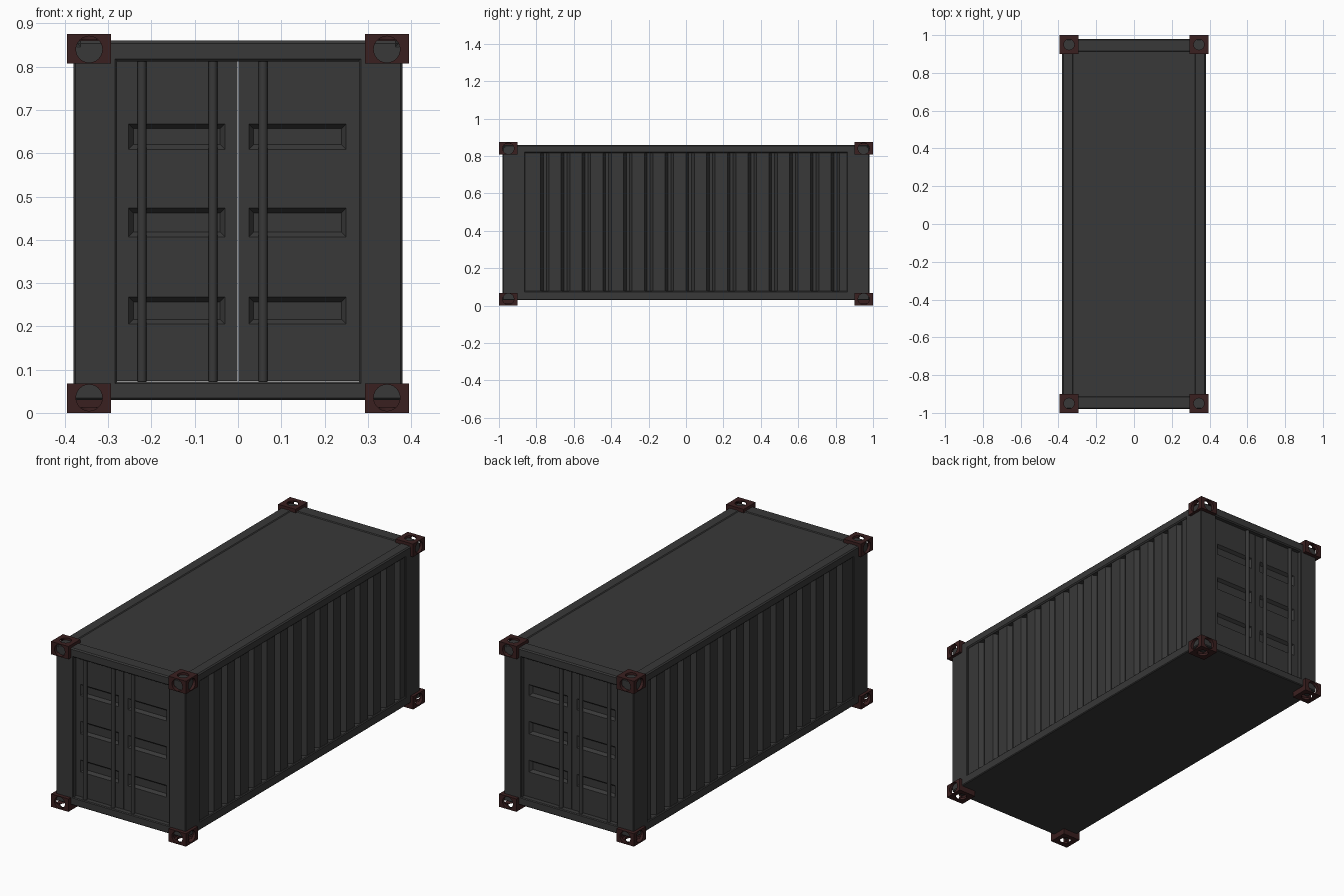
import bpy, bmesh
from math import pi
from mathutils import Matrix, Vector

if "Cube" in bpy.data.objects:
    bpy.data.objects.remove(bpy.data.objects["Cube"])


def material(name, rgb):
    m = bpy.data.materials.new(name)
    m.diffuse_color = (*rgb, 1)
    m.use_nodes = True
    m.node_tree.nodes["Principled BSDF"].inputs["Base Color"].default_value = m.diffuse_color
    return m


DARK = material("dark_paint", (0.04, 0.04, 0.04))
RED = material("dark_red_steel", (0.042, 0.014, 0.014))
MID = 0.4375  # mid height, the mirror plane of the castings


def finish(name, bm, mat, origin=(0, 0, 0)):
    me = bpy.data.meshes.new(name)
    bm.to_mesh(me)
    bm.free()
    ob = bpy.data.objects.new(name, me)
    ob.location = origin
    bpy.context.collection.objects.link(ob)
    if mat:
        me.materials.append(mat)
    return ob


def box(name, x, y, z, mat=DARK, bevel=0.0, origin=(0, 0, 0)):
    """Box from (min, max) ranges relative to origin."""
    bm = bmesh.new()
    size = [r[1] - r[0] for r in (x, y, z)]
    mid = Vector([(r[0] + r[1]) / 2 for r in (x, y, z)])
    bmesh.ops.create_cube(bm, size=1, matrix=Matrix.Translation(mid) @ Matrix.Diagonal((*size, 1)))
    ob = finish(name, bm, mat, origin)
    if bevel:
        b = ob.modifiers.new("bevel", 'BEVEL')
        b.width, b.segments = bevel, 1
    return ob


def cylinder(name, center, r, depth, axis='Z', segs=24, mat=DARK, origin=(0, 0, 0)):
    bm = bmesh.new()
    rot = {'X': Matrix.Rotation(pi / 2, 4, 'Y'), 'Y': Matrix.Rotation(pi / 2, 4, 'X'), 'Z': Matrix()}[axis]
    bmesh.ops.create_cone(bm, cap_ends=True, segments=segs, radius1=r, radius2=r, depth=depth,
                          matrix=Matrix.Translation(center) @ rot)
    for f in bm.faces:
        f.smooth = len(f.verts) == 4
    return finish(name, bm, mat, origin)


def mirror(ob, x=False, y=False, z=False):
    m = ob.modifiers.new("mirror", 'MIRROR')
    m.use_axis = (x, y, z)
    return ob


# corner posts
mirror(box("corner_posts", (0.28, 0.38), (0.86, 0.98), (0.03, 0.85), bevel=0.004), x=True, y=True)

# top and bottom rails
mirror(box("top_side_rails", (0.32, 0.38), (-0.975, 0.975), (0.815, 0.86), bevel=0.006), x=True)
mirror(box("top_end_rails", (-0.37, 0.37), (0.91, 0.98), (0.812, 0.86), bevel=0.006), y=True)
mirror(box("bottom_side_rails", (0.33, 0.38), (-0.975, 0.975), (0.03, 0.077), bevel=0.004), x=True)
mirror(box("bottom_end_rails", (-0.37, 0.37), (0.91, 0.98), (0.03, 0.072), bevel=0.004), y=True)

# roof sheet and floor
box("roof", (-0.33, 0.33), (-0.92, 0.92), (0.845, 0.856))
box("floor", (-0.37, 0.37), (-0.97, 0.97), (0.03, 0.045))

# corrugated side walls: trapezoid grooves swept upward
bm = bmesh.new()
OUTER, INNER, PITCH = 0.372, 0.349, 0.111
pts = [(OUTER, -0.87)]
for i in range(15):
    y = -0.755 + i * PITCH
    pts += [(OUTER, y - 0.023), (INNER, y - 0.008), (INNER, y + 0.008), (OUTER, y + 0.023)]
pts.append((OUTER, 0.87))
lo = [bm.verts.new((x, y, 0.05)) for x, y in pts]
hi = [bm.verts.new((x, y, 0.84)) for x, y in pts]
for i in range(len(pts) - 1):
    bm.faces.new((lo[i], lo[i + 1], hi[i + 1], hi[i]))
wall = finish("corrugated_walls", bm, DARK)
sol = wall.modifiers.new("thickness", 'SOLIDIFY')
sol.thickness, sol.offset = 0.004, -1
mirror(wall, x=True)

# door leaves with three pressed panels each, repeated at both ends
ZS = [0.074, 0.205, 0.268, 0.407, 0.473, 0.609, 0.668, 0.812]
for side, xs in (("left", [-0.283, -0.253, -0.03, -0.0015]), ("right", [0.0015, 0.025, 0.25, 0.283])):
    bm = bmesh.new()
    grid = [[bm.verts.new((x, -0.955, z)) for z in ZS] for x in xs]
    panels = []
    for i in range(3):
        for j in range(7):
            f = bm.faces.new((grid[i][j], grid[i + 1][j], grid[i + 1][j + 1], grid[i][j + 1]))
            if i == 1 and j % 2:
                panels.append(f)
    bm.normal_update()
    for f in panels:
        bmesh.ops.inset_region(bm, faces=[f], thickness=0.016, depth=-0.015)
    door = finish(side + "_doors", bm, DARK)
    sol = door.modifiers.new("thickness", 'SOLIDIFY')
    sol.thickness, sol.offset = 0.008, -1
    mirror(door, y=True)

# lock rods
for n, x in enumerate((-0.222, -0.058, 0.058)):
    mirror(cylinder(f"lock_rods_{n + 1}", (x, -0.961, 0.443), 0.0105, 0.75, segs=16), y=True)

# corner castings: hollow blocks drilled on the three outer faces
O = (0, 0, MID)
casting = box("corner_castings", (0.293, 0.395), (0.9, 1.0), (MID - 0.068, MID), RED, origin=O)
zc = MID - 0.035
cutters = [
    box("cutter_core", (0.308, 0.38), (0.915, 0.985), (MID - 0.056, MID - 0.012), None, origin=O),
    cylinder("cutter_end", (0.344, 0.99, zc), 0.0305, 0.05, 'Y', mat=None, origin=O),
    cylinder("cutter_side", (0.385, 0.95, zc), 0.030, 0.05, 'X', mat=None, origin=O),
    cylinder("cutter_top", (0.344, 0.95, MID), 0.028, 0.05, 'Z', mat=None, origin=O),
]
for c in cutters:
    c.hide_render = True
    b = casting.modifiers.new(c.name, 'BOOLEAN')
    b.operation, b.object, b.solver = 'DIFFERENCE', c, 'EXACT'
mirror(casting, x=True, y=True, z=True)
